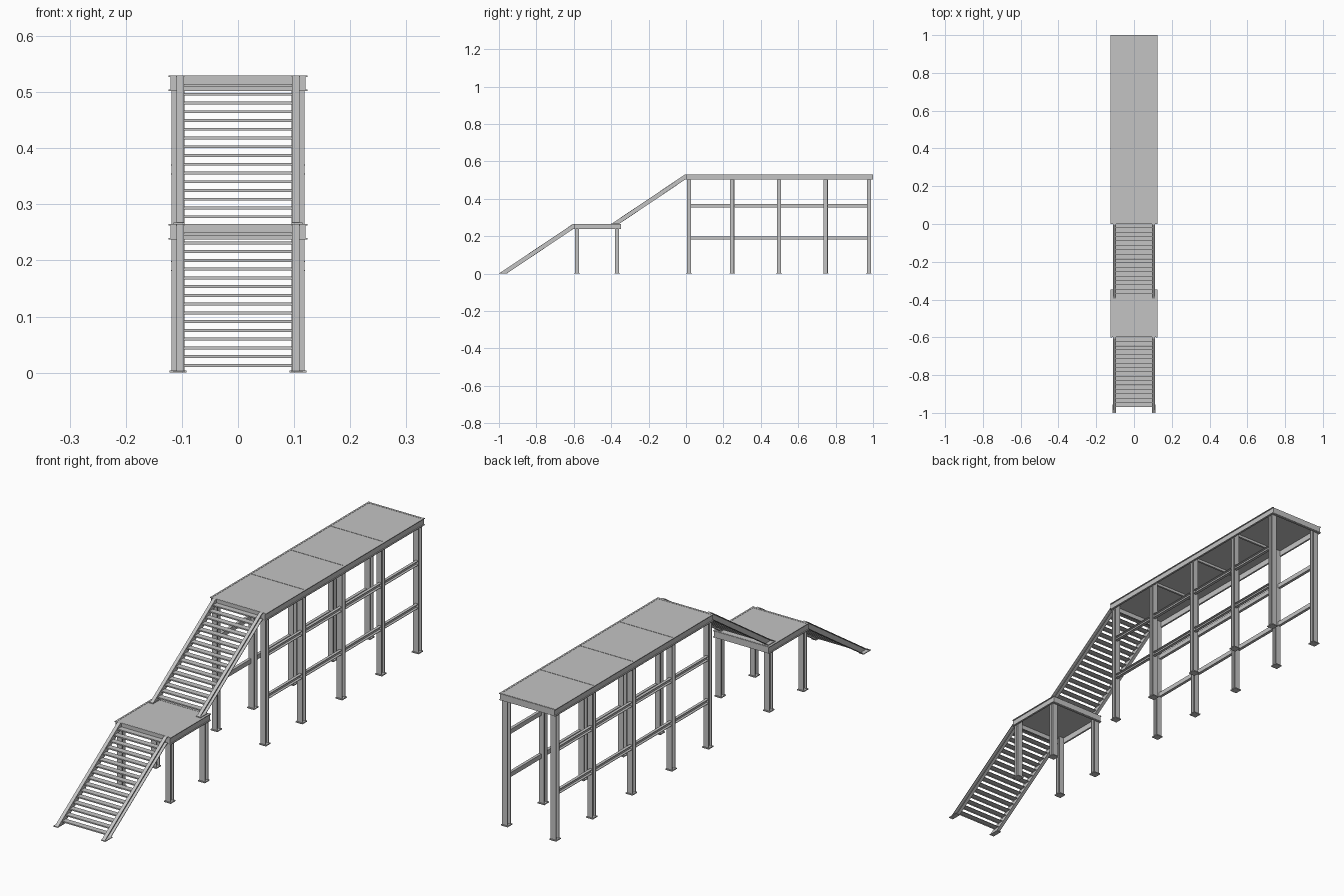
import bpy
import bmesh

cube = bpy.data.objects.get("Cube")
if cube:
    bpy.data.objects.remove(cube)

steel = bpy.data.materials.new("galvanised grey")
steel.use_nodes = True
grey = (0.55, 0.55, 0.55, 1)
steel.diffuse_color = grey
steel.node_tree.nodes["Principled BSDF"].inputs["Base Color"].default_value = grey

WEB = 0.003      # plate thickness of the rolled sections
HALF = 0.124     # half width of the platforms


def finish(bm, name):
    bmesh.ops.recalc_face_normals(bm, faces=bm.faces)
    mesh = bpy.data.meshes.new(name)
    bm.to_mesh(mesh)
    bm.free()
    mesh.materials.append(steel)
    obj = bpy.data.objects.new(name, mesh)
    bpy.context.collection.objects.link(obj)
    return obj


def prism(bm, points, direction):
    """Extrude a flat outline along a direction."""
    face = bm.faces.new([bm.verts.new(p) for p in points])
    out = bmesh.ops.extrude_face_region(bm, geom=[face], use_keep_orig=True)
    moved = [v for v in out["geom"] if isinstance(v, bmesh.types.BMVert)]
    bmesh.ops.translate(bm, verts=moved, vec=direction)


def box(bm, x0, x1, y0, y1, z0, z1):
    prism(bm, [(x0, y0, z0), (x1, y0, z0), (x1, y1, z0), (x0, y1, z0)], (0, 0, z1 - z0))


def channel(inner, outer, low, high, t=WEB):
    """C outline, open towards the outer side."""
    return [(inner, low), (outer, low), (outer, low + t), (inner + t, low + t),
            (inner + t, high - t), (outer, high - t), (outer, high), (inner, high)]


def side_name(side):
    return "left" if side > 0 else "right"


def column(name, side, y, top):
    """I-section post with flanges facing front and back, on a base plate."""
    bm = bmesh.new()
    x, w, d = side * 0.107, 0.0118, 0.011
    box(bm, x - w, x + w, y - d, y - d + WEB, 0, top)
    box(bm, x - w, x + w, y + d - WEB, y + d, 0, top)
    box(bm, x - WEB / 2, x + WEB / 2, y - d + WEB, y + d - WEB, 0, top)
    box(bm, x - 0.015, x + 0.015, y - 0.015, y + 0.015, 0, 0.004)
    finish(bm, name)


def platform(name, y0, y1, top, bays, columns, depth=0.028):
    # Perimeter channels
    low = top - depth
    bm = bmesh.new()
    for side in (-1, 1):
        outline = channel(0.117, HALF, low, top)
        prism(bm, [(side * x, y0, z) for x, z in outline], (0, y1 - y0, 0))
    for y, inward in ((y0, 1), (y1, -1)):
        outline = channel(y + inward * 0.002, y + inward * 0.010, low, top, 0.002)
        prism(bm, [(-0.117, py, z) for py, z in outline], (0.234, 0, 0))
    finish(bm, name + "_frame")

    # Deck plates with narrow joints over cross bars
    bm = bmesh.new()
    size = (y1 - y0) / bays
    for i in range(bays):
        a = y0 + i * size
        box(bm, -0.119, 0.119, a + 0.001, a + size - 0.001, top - 0.005, top - 0.0008)
        if i:
            box(bm, -0.117, 0.117, a - 0.004, a + 0.004, top - 0.015, top - 0.005)
    finish(bm, name + "_deck")

    # Posts
    for side in (-1, 1):
        for i, y in enumerate(columns):
            column(f"{name}_column_{side_name(side)}_{i + 1}", side, y, top - 0.005)


def rails(columns, heights):
    """Horizontal bracing channels between neighbouring posts."""
    for side in (-1, 1):
        bm = bmesh.new()
        for z in heights:
            for a, b in zip(columns, columns[1:]):
                outline = channel(0.107, 0.119, z - 0.009, z + 0.009, 0.002)
                prism(bm, [(side * x, a + 0.011, pz) for x, pz in outline],
                      (0, b - a - 0.022, 0))
        finish(bm, "side_rails_" + side_name(side))


def stairs(name, y0, z0, run=0.405, rise=0.265, steps=17):
    slope = rise / (run - 0.01)
    drop = 0.028

    def band(upper, lower):
        """Sloping strip, cut level at the foot and plumb at the head."""
        pts = [(upper / slope, 0), (run - 0.01, rise - upper), (run, rise - upper),
               (run, rise - lower), (run - 0.01, rise - lower), (lower / slope, 0)]
        return [(y0 + y, z0 + z) for y, z in pts]

    # Stringers: a web with two flanges turned outwards
    for side in (-1, 1):
        bm = bmesh.new()
        for upper, lower, width in ((0, WEB, 0.014), (WEB, drop - WEB, WEB),
                                    (drop - WEB, drop, 0.014)):
            prism(bm, [(side * 0.096, y, z) for y, z in band(upper, lower)],
                  (side * width, 0, 0))
        xa, xb = sorted((side * 0.095, side * 0.115))
        box(bm, xa, xb, y0, y0 + 0.045, z0, z0 + 0.003)
        finish(bm, f"{name}_stringer_{side_name(side)}")

    # Treads: plates with a folded front lip
    bm = bmesh.new()
    pitch = rise / steps
    for k in range(1, steps):
        z = z0 + k * pitch
        y = y0 + k * pitch / slope + 0.007
        box(bm, -0.096, 0.096, y, y + 0.023, z - 0.002, z)
        box(bm, -0.096, 0.096, y, y + 0.002, z - 0.005, z - 0.002)
    finish(bm, name + "_treads")


tall_posts = (0.016, 0.247, 0.497, 0.747, 0.978)
platform("upper_platform", 0, 1, 0.53, 4, tall_posts)
rails(tall_posts, (0.19, 0.362))
platform("landing", -0.6, -0.348, 0.265, 1, (-0.583, -0.368))
stairs("lower_stairs", -1, 0)
stairs("upper_stairs", -0.4, 0.265)
